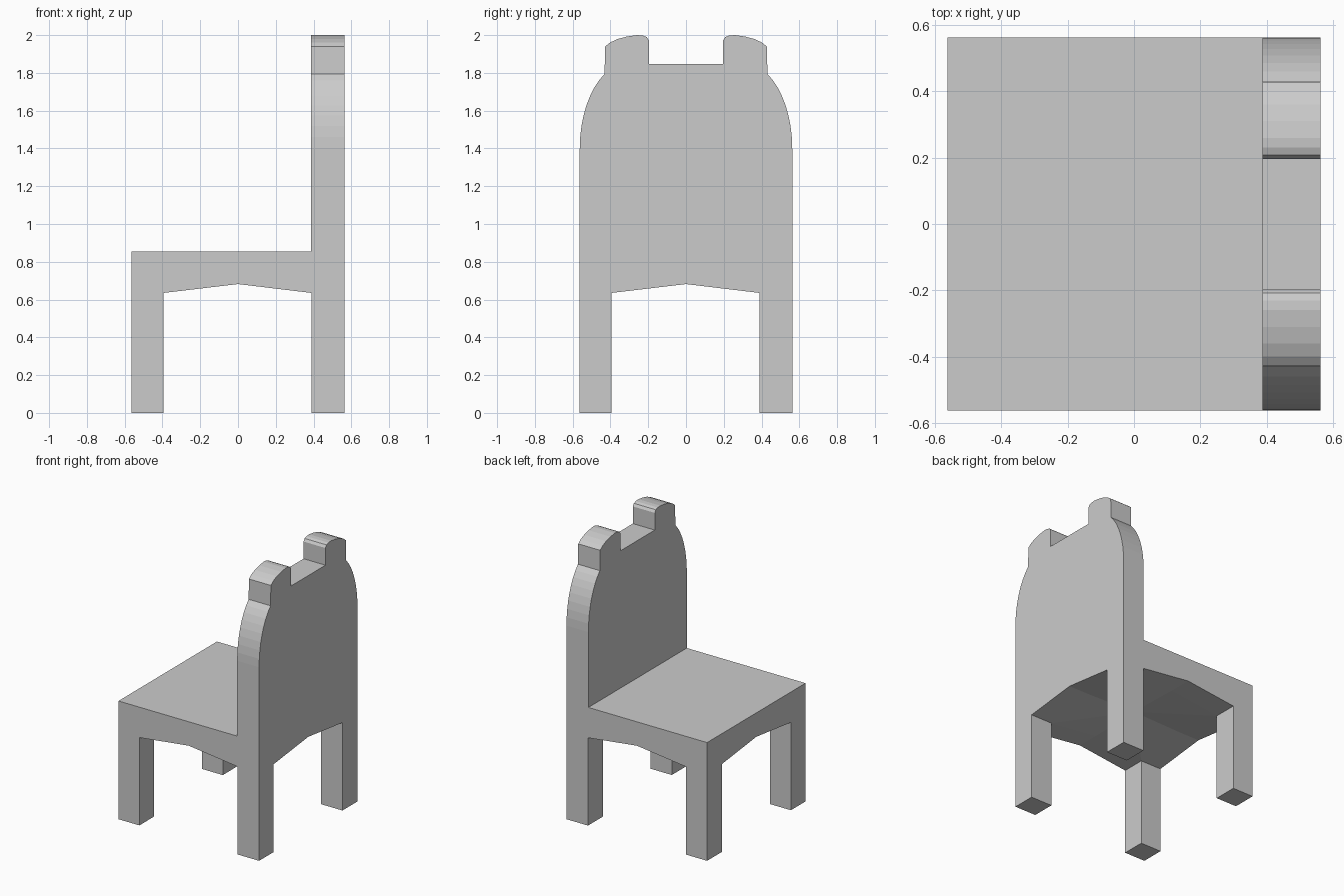
import bpy
import bmesh
from math import sin, cos, radians

cube = bpy.data.objects.get("Cube")
if cube:
    bpy.data.objects.remove(cube)

grey = bpy.data.materials.new("plain grey")
grey.use_nodes = True
grey.diffuse_color = (0.6, 0.6, 0.6, 1)
grey.node_tree.nodes["Principled BSDF"].inputs["Base Color"].default_value = grey.diffuse_color

HALF = 0.5625      # half the footprint
SEAT_TOP = 0.855
LEG_TOP = 0.635
ARCH_TOP = 0.682


def add_object(name, bm):
    bmesh.ops.recalc_face_normals(bm, faces=bm.faces[:])
    mesh = bpy.data.meshes.new(name)
    bm.to_mesh(mesh)
    bm.free()
    mesh.materials.append(grey)
    obj = bpy.data.objects.new(name, mesh)
    bpy.context.collection.objects.link(obj)
    return obj


# Seat underside: a shallow vault arching between the four legs
bm = bmesh.new()
lines = (-HALF, -0.395, 0, 0.39, HALF)


def vault_height(i, j):
    if i == 2 and j == 2:
        return ARCH_TOP + 0.01
    return ARCH_TOP if 2 in (i, j) else LEG_TOP


grid = [[bm.verts.new((x, y, vault_height(i, j))) for j, y in enumerate(lines)]
        for i, x in enumerate(lines)]
leg_faces = []
for i in range(4):
    for j in range(4):
        quad = [grid[i][j], grid[i + 1][j], grid[i + 1][j + 1], grid[i][j + 1]]
        if i in (1, 2) and j in (1, 2):
            # Fan the middle panels out from the centre to the leg corners
            k = quad.index(grid[2][2])
            a, b, c, d = quad[k:] + quad[:k]
            bm.faces.new((a, b, c))
            bm.faces.new((a, c, d))
        else:
            face = bm.faces.new(quad)
            if i in (0, 3) and j in (0, 3):
                leg_faces.append(face)

# Seat sides and flat top
rim = [e for e in bm.edges if e.is_boundary]
walls = bmesh.ops.extrude_edge_only(bm, edges=rim)["geom"]
for v in walls:
    if isinstance(v, bmesh.types.BMVert):
        v.co.z = SEAT_TOP
top_edges = [e for e in walls if isinstance(e, bmesh.types.BMEdge) and e.is_boundary]
bmesh.ops.contextual_create(bm, geom=top_edges)

# Legs: corner panels drawn down to the floor
legs = bmesh.ops.extrude_face_region(bm, geom=leg_faces)["geom"]
for v in legs:
    if isinstance(v, bmesh.types.BMVert):
        v.co.z = 0
for face in leg_faces:
    if face.is_valid:
        bm.faces.remove(face)
add_object("seat_and_legs", bm)

# Backrest: half outline with curved shoulder and rounded ear, mirrored across y
half = [(HALF, SEAT_TOP)]
for step in range(9):
    angle = radians(60 * step / 8)
    half.append((0.3 + (HALF - 0.3) * cos(angle), 1.4 + 0.455 * sin(angle)))
half += [(0.428, 1.94), (0.40, 1.962), (0.36, 1.98), (0.31, 1.993), (0.26, 2.0),
         (0.23, 1.998), (0.208, 1.99), (0.196, 1.972), (0.196, 1.848)]
outline = half + [(-y, z) for y, z in reversed(half)]

bm = bmesh.new()
front = bm.faces.new([bm.verts.new((0.387, y, z)) for y, z in outline])
back = bmesh.ops.extrude_face_region(bm, geom=[front], use_keep_orig=True)["geom"]
bmesh.ops.translate(bm, vec=(HALF - 0.387, 0, 0),
                    verts=[v for v in back if isinstance(v, bmesh.types.BMVert)])
# Drop the hidden face where the backrest meets the seat
bm.normal_update()
hidden = [f for f in bm.faces if all(abs(v.co.z - SEAT_TOP) < 1e-4 for v in f.verts)]
bmesh.ops.delete(bm, geom=hidden, context="FACES_ONLY")
add_object("backrest", bm)
